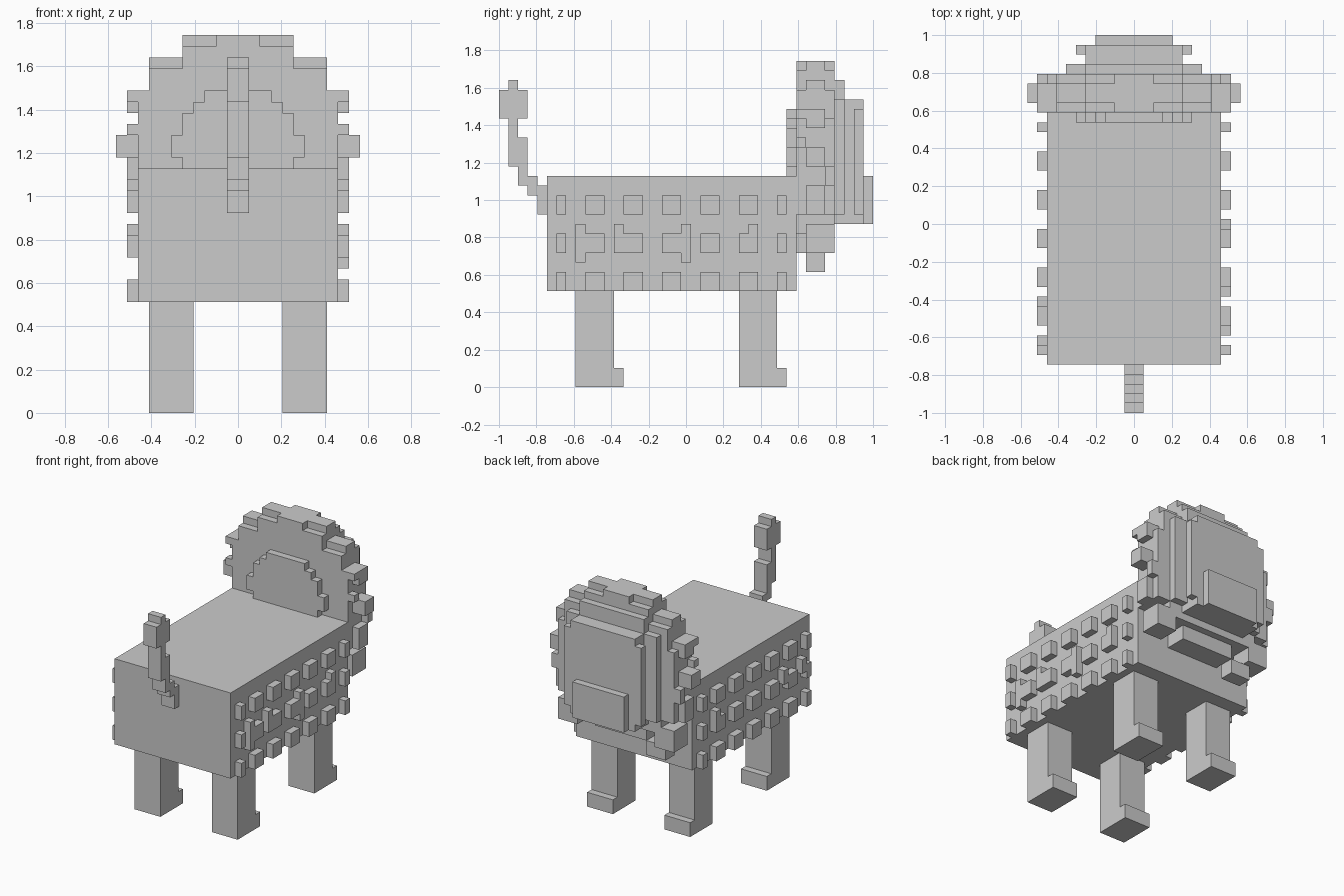
import bpy
import bmesh

cube = bpy.data.objects.get("Cube")
if cube:
    bpy.data.objects.remove(cube, do_unlink=True)

U = 2 / 39  # size of one voxel

grey = bpy.data.materials.new("plain grey")
grey.use_nodes = True
grey.diffuse_color = (0.6, 0.6, 0.6, 1)
grey.node_tree.nodes["Principled BSDF"].inputs["Base Color"].default_value = (0.6, 0.6, 0.6, 1)


def build(name, boxes):
    """One object from boxes given as (x0, x1, y0, y1, z0, z1) in voxels."""
    bm = bmesh.new()
    for x0, x1, y0, y1, z0, z1 in boxes:
        for v in bmesh.ops.create_cube(bm, size=1)["verts"]:
            v.co.x = (x1 if v.co.x > 0 else x0) * U
            v.co.y = (y1 if v.co.y > 0 else y0) * U - 1
            v.co.z = (z1 if v.co.z > 0 else z0) * U
    mesh = bpy.data.meshes.new(name)
    bm.to_mesh(mesh)
    bm.free()
    mesh.materials.append(grey)
    obj = bpy.data.objects.new(name, mesh)
    bpy.context.collection.objects.link(obj)
    return obj


def wide(half, y0, y1, z0, z1):
    return (-half, half, y0, y1, z0, z1)


def pair(x0, x1, *rest):
    return [(x0, x1, *rest), (-x1, -x0, *rest)]


# Trunk
build("body", [wide(9, 5, 31, 10, 22)])

# Legs with a toe step
for label, y in (("rear", 8), ("front", 25)):
    for side, x in (("left", 4), ("right", -8)):
        build(f"{label}_{side}_leg", [(x, x + 4, y, y + 4, 0, 10),
                                      (x, x + 4, y + 4, y + 5, 0, 2)])

# Raised spots in three rows on both flanks
columns = [(6, 7)] + [(y, y + 2) for y in range(9, 27, 4)] + [(29, 30)]
spots = []
for z in (10, 14, 18):
    for y0, y1 in columns:
        spots += pair(9, 10, y0, y1, z, z + 2)
left_bumps = [(8, 9, 13, 17), (12, 13, 14, 17), (19, 20, 13, 17), (26, 27, 16, 17)]
right_bumps = [(7, 8, 15, 17), (11, 12, 15, 17), (26, 27, 16, 17)]
spots += [(9, 10, *b) for b in left_bumps] + [(-10, -9, *b) for b in right_bumps]
build("flank_spots", spots)

# Stepped tail with a tuft
build("tail", [wide(1, *b) for b in ((4, 5, 18, 21), (3, 4, 20, 22),
                                     (2, 3, 21, 26), (1, 2, 23, 28))])
build("tail_tuft", [wide(1, 0, 3, 28, 31), wide(1, 1, 2, 31, 32)])

# Round mane disc with uneven tufts round its rim
mane = [wide(9, 31, 35, 18, 28), wide(8, 31, 35, 28, 31), wide(5, 31, 35, 31, 32),
        wide(8, 32, 34, 31, 32), wide(5, 32, 34, 32, 34), wide(2, 31, 35, 32, 34),
        wide(7, 31, 35, 16, 18), wide(4, 31, 34, 14, 16)]
mane += pair(2, 5, 31, 35, 32, 33)
mane += pair(8, 10, 32, 34, 27, 29)
mane += pair(7, 10, 31, 32, 28, 29)
mane += pair(9, 11, 32, 34, 23, 25)
mane += pair(9, 10, 31, 32, 25, 26)
mane += pair(9, 10, 34, 35, 21, 23)
mane += pair(9, 10, 32, 34, 18, 21)
mane += pair(6, 9, 32, 35, 14, 17)
mane += [(-7, -4, 32, 34, 12, 14)]
build("mane", mane)

# Stepped bulge behind the mane
build("mane_back", [wide(h, 30, 31, z0, z1) for h, z0, z1 in
                    ((5, 22, 23), (6, 23, 25), (5, 25, 27), (4, 27, 28), (3, 28, 29))])

# Face and muzzle
build("face", [wide(7, 35, 36, 18, 30), wide(5, 35, 36, 30, 32),
               wide(5, 35, 38, 17, 30), wide(6, 37, 38, 18, 29)])
build("muzzle", [wide(4, 38, 39, 17, 22)])
